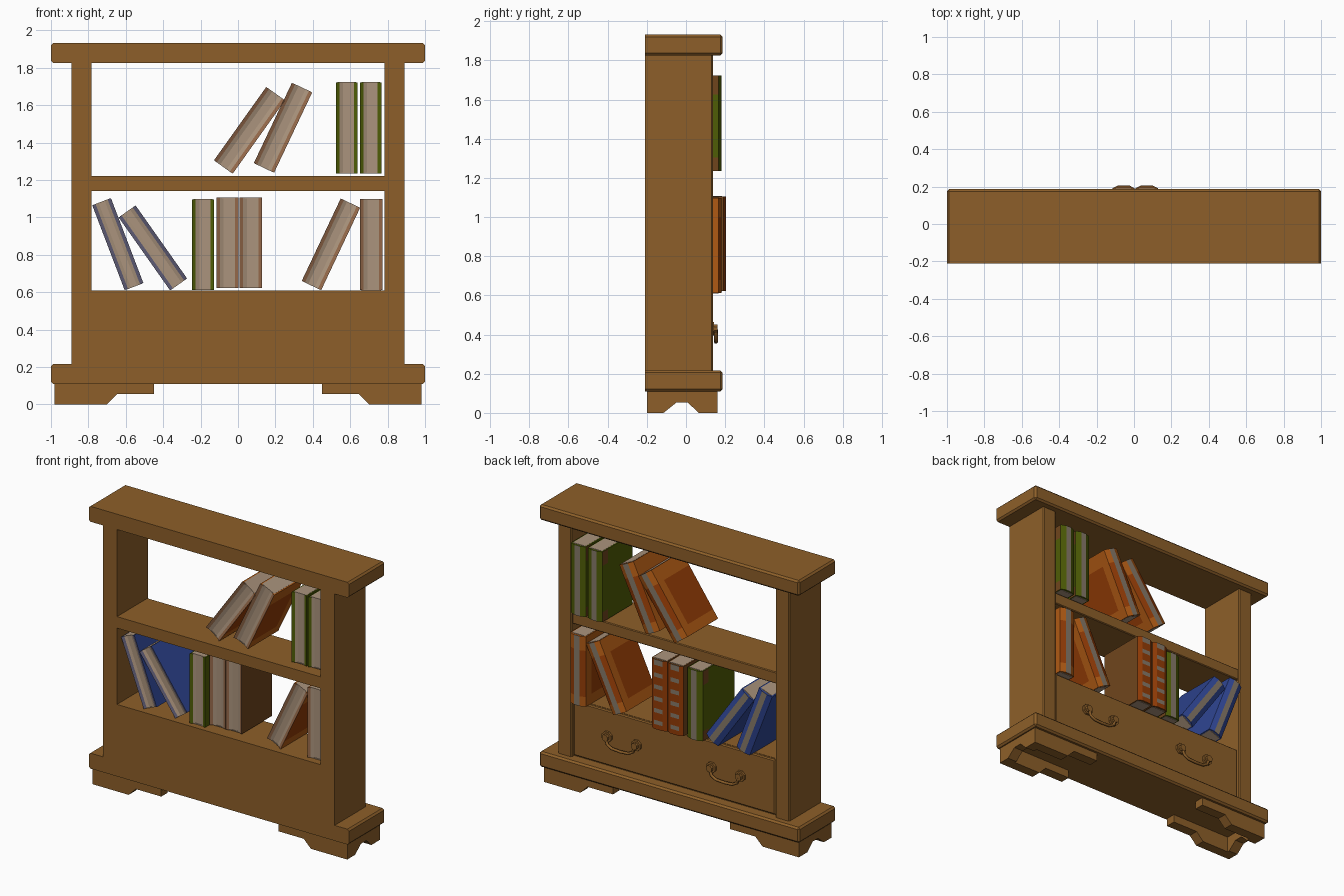
import bpy, bmesh, math

if "Cube" in bpy.data.objects:
    bpy.data.objects.remove(bpy.data.objects["Cube"])


def material(name, hexcode):
    rgb = [int(hexcode[i:i + 2], 16) / 255 for i in (0, 2, 4)]
    lin = [c / 12.92 if c <= 0.04045 else ((c + 0.055) / 1.055) ** 2.4 for c in rgb]
    m = bpy.data.materials.new(name)
    m.diffuse_color = (*lin, 1)
    m.use_nodes = True
    m.node_tree.nodes["Principled BSDF"].inputs["Base Color"].default_value = m.diffuse_color
    return m


WOOD = material("wood", "8d5f29")
PAPER = material("paper", "ab947d")
GREY = material("spine_grey", "877a6a")
BLUE = material("blue_cover", "2f4694")
GREEN = material("green_cover", "4f5d06")
ORANGE = material("light_orange", "b05a14")
RUST = material("rust_cover", "943c06")
BROWN = material("brown_cover", "70451c")
BLUE_GREY = material("blue_grey_edge", "5f5c76")
TAN = material("tan_edge", "95694a")


def finish(name, bm, mats):
    bmesh.ops.recalc_face_normals(bm, faces=bm.faces[:])
    me = bpy.data.meshes.new(name)
    bm.to_mesh(me)
    bm.free()
    for m in mats:
        me.materials.append(m)
    ob = bpy.data.objects.new(name, me)
    bpy.context.collection.objects.link(ob)
    return ob


def mirror_x(ob):
    ob.modifiers.new("mirror", 'MIRROR')
    return ob


def loft(bm, pts, levels, place, mat_rule):
    """Extrude a closed 2D profile through levels; mat_rule(segment, level)."""
    rings = [[bm.verts.new(place(a, b, t)) for a, b in pts] for t in levels]
    n = len(pts)
    for k in range(len(levels) - 1):
        for i in range(n):
            j = (i + 1) % n
            f = bm.faces.new((rings[k][i], rings[k][j], rings[k + 1][j], rings[k + 1][i]))
            f.material_index = mat_rule(i, k)
    for ring in (rings[0], rings[-1]):
        bm.faces.new(ring).material_index = mat_rule(0, 0)


def box(name, x, y, z, bevel=0.0, front_only=False):
    """Box from ranges; chamfers every edge off the back plane, or only the +y ones."""
    bm = bmesh.new()
    bmesh.ops.create_cube(bm, size=1)
    for v in bm.verts:
        v.co = [r[0] if c < 0 else r[1] for c, r in zip(v.co, (x, y, z))]
    if bevel:
        test = all if front_only else any
        edges = [e for e in bm.edges if test(v.co.y > y[1] - 1e-4 for v in e.verts)]
        bmesh.ops.bevel(bm, geom=edges, offset=bevel, segments=1, affect='EDGES')
    return finish(name, bm, [WOOD])


# Carcass: slabs, posts, shelf and drawer case
box("top_slab", (-1, 1), (-.21, .187), (1.825, 1.932), .012)
box("base_slab", (-1, 1), (-.21, .187), (.11, .217), .012)
mirror_x(box("side_post", (.783, .89), (-.21, .138), (.21, 1.83), .007, True))
box("shelf", (-.785, .785), (-.21, .128), (1.14, 1.22), .005, True)
box("drawer_case", (-.785, .785), (-.21, .108), (.21, .61))
box("drawer_front", (-.775, .775), (.1, .128), (.228, .608), .007, True)

# Bracket feet: front and back boards plus notched side boards
bracket = [(.45, .11), (.45, .055), (.645, .055), (.70, 0), (.98, 0), (.98, .11)]
for name, y0, y1 in (("back_foot_board", -.2, -.13), ("front_foot_board", .09, .16)):
    bm = bmesh.new()
    loft(bm, bracket, (y0, y1), lambda a, b, t: (a, t, b), lambda i, k: 0)
    mirror_x(finish(name, bm, [WOOD]))
side = [(-.2, 0), (-.115, 0), (-.05, .052), (.01, .052), (.065, 0), (.16, 0), (.16, .11), (-.2, .11)]
bm = bmesh.new()
loft(bm, side, (.91, .98), lambda a, b, t: (t, a, b), lambda i, k: 0)
mirror_x(finish("side_foot_board", bm, [WOOD]))

# Drawer handles: octagonal rosettes with a hanging bail
octagon = [(math.cos(math.pi * (i + .5) / 4), math.sin(math.pi * (i + .5) / 4)) for i in range(8)]
for cx in (-.4, .4):
    for sx in (-.112, .112):
        for r, y0, y1 in ((.038, .125, .144), (.024, .144, .162)):
            bm = bmesh.new()
            loft(bm, octagon, (y0, y1),
                 lambda a, b, t: (cx + sx + a * r, t, .43 + b * r), lambda i, k: 0)
            finish("handle_rosette", bm, [WOOD])
    cu = bpy.data.curves.new("handle_bail", 'CURVE')
    cu.dimensions = '3D'
    cu.bevel_depth, cu.bevel_resolution, cu.use_fill_caps = .01, 1, True
    path = [(-.112, .425), (-.098, .385), (-.065, .366), (0, .362), (.065, .366), (.098, .385), (.112, .425)]
    sp = cu.splines.new('POLY')
    sp.points.add(len(path) - 1)
    for p, (px, pz) in zip(sp.points, path):
        p.co = (cx + px, .153, pz, 1)
    cu.materials.append(WOOD)
    bpy.context.collection.objects.link(bpy.data.objects.new("handle_bail", cu))


def book(name, x, z, w, h, lean, mats, y0=-.17, spine=.18, banded=False):
    """Book standing on (x, z): U-shaped cover with faceted spine, concave pages.
    mats: board, accent, fore-edge lip, hinge ends."""
    t, b = .019, .014
    s = spine - y0 - b
    hw, p, c = w / 2, w / 2 - t, w * (.27 if banded else .18)
    cover = [(-hw, 0), (-hw, .82 * s), (-hw, s), (-c, s + b), (c, s + b), (hw, s),
             (hw, .82 * s), (hw, 0), (p, .008), (p, s), (-p, s), (-p, .008)]
    fr = [0, .07, .13, .24, .30, .41, .47, .58, .64, .75, .81, .92, 1] if banded else [0, .14, .8, 1]

    # Slots: 0 board, 1 accent, 2 lip, 3 hinge ends, 4 spine stripe, 5 paper
    def rule(i, k):
        if i in (7, 11):
            return 2
        if i > 7:
            return 5
        if banded:
            return (4 if k % 2 and i == 3 else 1) if 2 <= i <= 4 else 0
        if i == 3:
            return 4
        if i in (1, 5):
            return 1 if k == 1 else 3
        return 0 if k == 1 else 1

    bm = bmesh.new()
    up = lambda a, d, v: (a, d, v)
    loft(bm, cover, [f * h for f in fr], up, rule)
    pages = [(-p, .008), (-p / 2, .016), (p / 2, .016), (p, .008), (p, s + .002), (-p, s + .002)]
    loft(bm, pages, (.002, h - .002), up, lambda i, k: 5)
    # Book ends show paper inside a thin cover: page plate over top and bottom
    q = hw - .008
    plate = [(-q, .012), (q, .012), (q, s - .006), (-q, s - .006)]
    for lo, hi in ((-.001, .004), (h - .004, h + .001)):
        loft(bm, plate, (lo, hi), up, lambda i, k: 5)
    ob = finish(name, bm, [*mats, GREY, PAPER])
    ob.location = (x, y0, z)
    ob.rotation_euler = (0, math.radians(lean), 0)


ORANGE_SET = (RUST, ORANGE, TAN, ORANGE)
GREEN_SET = (GREEN, GREEN, GREEN, BROWN)
BLUE_SET = (BLUE, BLUE, BLUE_GREY, BLUE)
BANDED_SET = (BROWN, RUST, TAN, BROWN)

# Books on the upper shelf
book("leaning_orange_book", -.078, 1.27, .123, .48, 35.5, ORANGE_SET)
book("leaning_orange_book", .139, 1.265, .12, .474, 25.4, ORANGE_SET)
for x in (.581, .709):
    book("green_book", x, 1.235, .114, .487, 0, GREEN_SET, y0=-.16)

# Books on the lower shelf
book("leaning_blue_book", -.556, .63, .107, .485, -20.9, BLUE_SET)
book("leaning_blue_book", -.318, .642, .111, .476, -35.2, BLUE_SET)
book("green_book", -.187, .612, .116, .484, 0, GREEN_SET, y0=-.18)
for x in (-.056, .069):
    book("banded_book", x, .622, .12, .484, 0, BANDED_SET, y0=-.145, spine=.205, banded=True)
book("leaning_orange_book", .393, .636, .115, .486, 25.3, ORANGE_SET)
book("orange_book", .713, .611, .12, .486, 0, ORANGE_SET)
